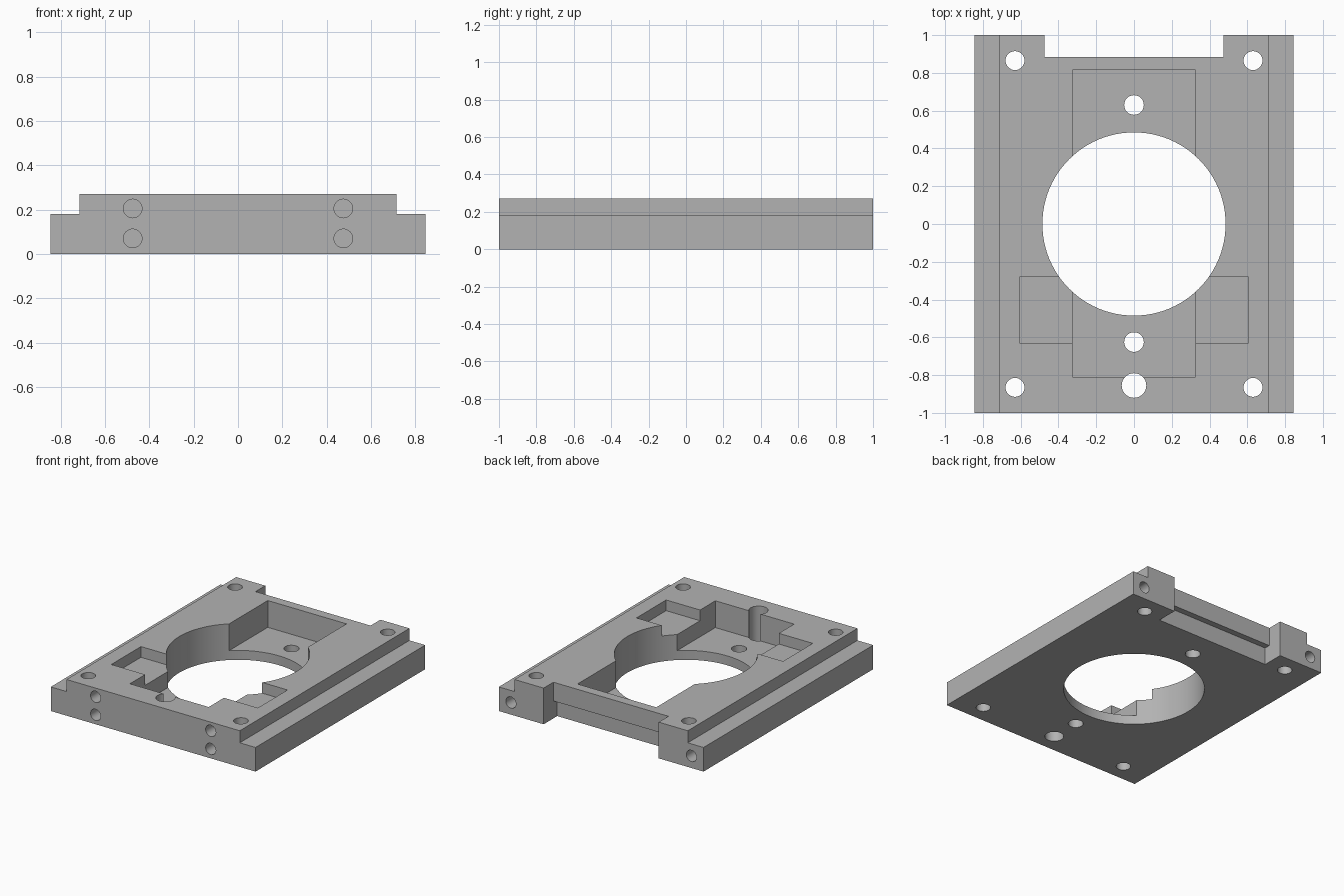
import bpy
import bmesh
from mathutils import Matrix

old = bpy.data.objects.get("Cube")
if old:
    bpy.data.objects.remove(old, do_unlink=True)

TOP = 0.27
OVER = 0.1  # how far cutters reach past a surface

grey = bpy.data.materials.new("plain grey")
grey.use_nodes = True
grey.diffuse_color = (0.45, 0.45, 0.45, 1)
grey.node_tree.nodes["Principled BSDF"].inputs["Base Color"].default_value = grey.diffuse_color


def add_object(name, bm):
    bmesh.ops.recalc_face_normals(bm, faces=bm.faces)
    mesh = bpy.data.meshes.new(name)
    bm.to_mesh(mesh)
    bm.free()
    mesh.materials.append(grey)
    obj = bpy.data.objects.new(name, mesh)
    bpy.context.collection.objects.link(obj)
    return obj


def extrude_profile(name, points, length):
    """Profile in x and z, extruded along y."""
    bm = bmesh.new()
    face = bm.faces.new([bm.verts.new((x, -length / 2, z)) for x, z in points])
    grown = bmesh.ops.extrude_face_region(bm, geom=[face])["geom"]
    verts = [v for v in grown if isinstance(v, bmesh.types.BMVert)]
    bmesh.ops.translate(bm, verts=verts, vec=(0, length, 0))
    return add_object(name, bm)


def box(name, x0, x1, y0, y1, z0, z1):
    bm = bmesh.new()
    centre = Matrix.Translation(((x0 + x1) / 2, (y0 + y1) / 2, (z0 + z1) / 2))
    size = Matrix.Diagonal((x1 - x0, y1 - y0, z1 - z0, 1))
    bmesh.ops.create_cube(bm, size=1, matrix=centre @ size)
    return add_object(name, bm)


def drill(name, centre, radius, depth, along_y=False, sides=32):
    bm = bmesh.new()
    matrix = Matrix.Translation(centre)
    if along_y:
        matrix = matrix @ Matrix.Rotation(1.5707963, 4, "X")
    bmesh.ops.create_cone(bm, cap_ends=True, segments=sides, radius1=radius,
                          radius2=radius, depth=depth, matrix=matrix)
    return add_object(name, bm)


# Plate with a lowered rail along each long side
half = [(0.845, 0), (0.845, 0.18), (0.715, 0.18), (0.715, TOP)]
plate = extrude_profile("mounting_plate", half + [(-x, z) for x, z in reversed(half)], 2)

# Main bore, stepped pockets and back notch with its undercut
cutters = [
    box("main_pocket", -0.325, 0.325, -0.81, 0.815, 0.07, TOP + OVER),
    box("side_pocket", -0.605, 0.605, -0.63, -0.28, 0.19, TOP + OVER),
    drill("main_bore", (0, 0, TOP / 2), 0.485, 1, sides=96),
    box("back_notch", -0.475, 0.475, 0.885, 1 + OVER, -OVER, TOP + OVER),
    box("notch_undercut", -0.475, 0.475, 0.84, 1 + OVER, -OVER, 0.13),
    drill("cable_hole", (0, -0.855, TOP / 2), 0.065, 1),
]

# Screw holes through the plate, and blind holes in both ends
for y in (-0.625, 0.63):
    cutters.append(drill("pocket_hole", (0, y, TOP / 2), 0.052, 1))
for side in (-1, 1):
    for y in (-0.865, 0.865):
        cutters.append(drill("corner_hole", (side * 0.63, y, TOP / 2), 0.05, 1))
    for z in (0.07, 0.205):
        cutters.append(drill("front_hole", (side * 0.475, -1, z), 0.042, 0.5, True))
    cutters.append(drill("back_hole", (side * 0.745, 1, 0.09), 0.042, 0.5, True))

# Cut everything, keep the finished mesh and drop the cutters
for cutter in cutters:
    cutter.hide_render = True
    cut = plate.modifiers.new(cutter.name, "BOOLEAN")
    cut.operation = "DIFFERENCE"
    cut.solver = "EXACT"
    cut.object = cutter
bpy.context.view_layer.update()
depsgraph = bpy.context.evaluated_depsgraph_get()
finished = bpy.data.meshes.new_from_object(plate.evaluated_get(depsgraph))
plate.modifiers.clear()
plate.data = finished
plate.data.name = "mounting_plate"
for cutter in cutters:
    bpy.data.objects.remove(cutter, do_unlink=True)

# Smooth bores with crisp edges
bpy.ops.object.select_all(action="DESELECT")
plate.select_set(True)
bpy.context.view_layer.objects.active = plate
bpy.ops.object.shade_smooth_by_angle(angle=0.5)
